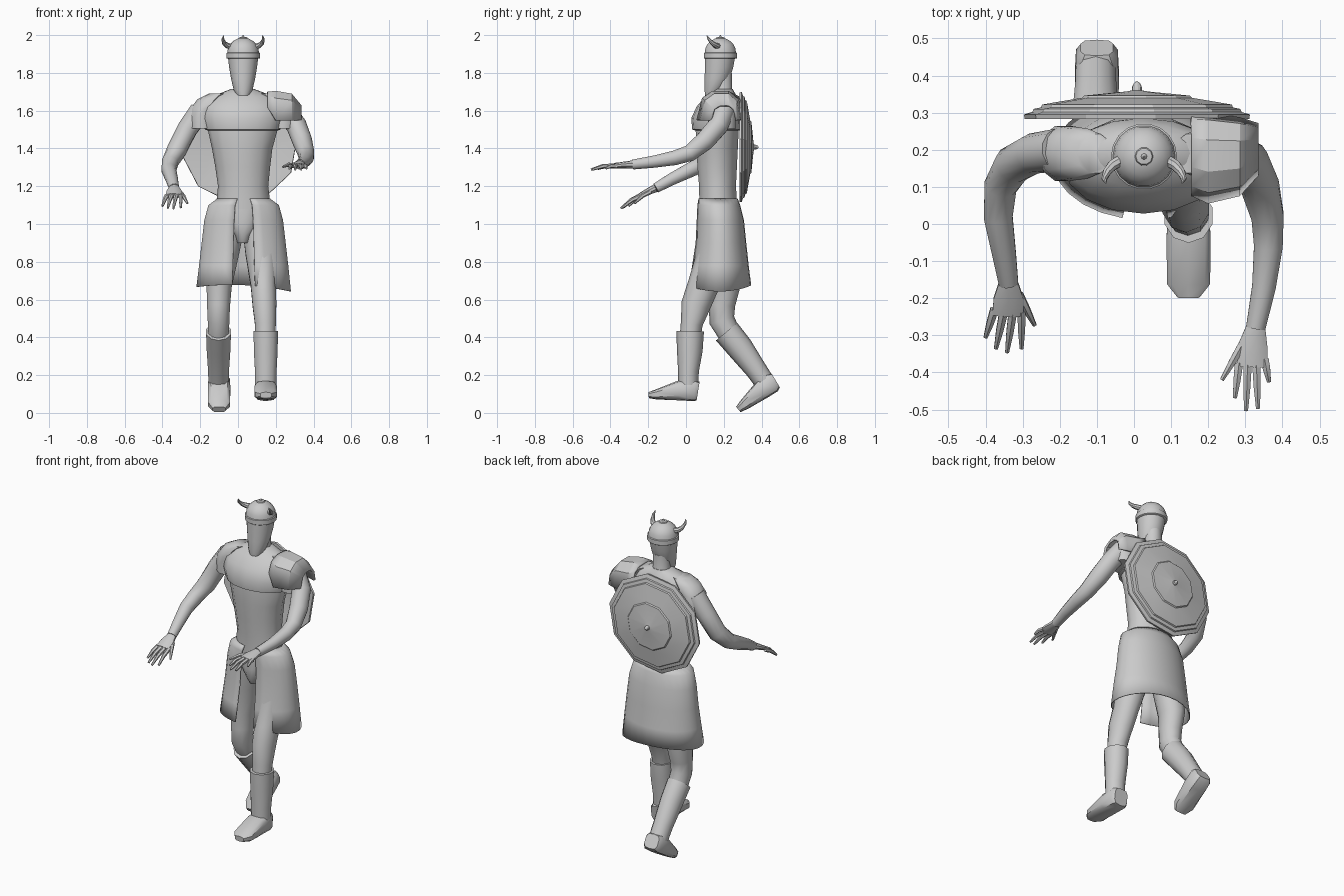
import bpy, math
from mathutils import Vector

def skin(name, rings, closed=True, caps=True, angle=40, thick=0):
    """Join equal-length rings of points with quads."""
    n = len(rings[0])
    verts = [tuple(p) for r in rings for p in r]
    faces = []
    for i in range(len(rings) - 1):
        for j in range(n if closed else n - 1):
            k = (j + 1) % n
            faces.append((i*n + j, i*n + k, (i+1)*n + k, (i+1)*n + j))
    if caps:
        faces.append(tuple(reversed(range(n))))
        faces.append(tuple(range((len(rings) - 1)*n, len(rings)*n)))
    me = bpy.data.meshes.new(name)
    me.from_pydata(verts, [], faces)
    ob = bpy.data.objects.new(name, me)
    bpy.context.collection.objects.link(ob)
    bpy.ops.object.select_all(action='DESELECT')
    ob.select_set(True)
    bpy.context.view_layer.objects.active = ob
    bpy.ops.object.mode_set(mode='EDIT')
    bpy.ops.mesh.select_all(action='SELECT')
    bpy.ops.mesh.normals_make_consistent(inside=False)
    bpy.ops.object.mode_set(mode='OBJECT')
    bpy.ops.object.shade_smooth_by_angle(angle=math.radians(angle))
    if thick:
        ob.modifiers.new("Thickness", 'SOLIDIFY').thickness = thick
    return ob

def loft(name, specs, n=14, **kw):
    """Horizontal ellipses: (cx, cy, z, rx, ry)."""
    rings = [[(cx + rx*math.cos(math.tau*i/n), cy + ry*math.sin(math.tau*i/n), z)
              for i in range(n)] for cx, cy, z, rx, ry in specs]
    return skin(name, rings, **kw)

def tube(name, pts, radii, n=10, side=(1, 0, 0), power=1.0, **kw):
    """Sweep ellipses along a path; a radius may be (sideways, upright)."""
    P = [Vector(p) for p in pts]
    rings = []
    sgn = lambda v: math.copysign(abs(v)**power, v)
    for i, p in enumerate(P):
        d = (P[min(i+1, len(P)-1)] - P[max(i-1, 0)]).normalized()
        u = Vector(side)
        u = (u - d*u.dot(d)).normalized()
        v = d.cross(u)
        r = radii[i] if isinstance(radii[i], tuple) else (radii[i], radii[i])
        a = [math.tau*(k + .5)/n for k in range(n)]
        rings.append([p + u*r[0]*sgn(math.cos(t)) + v*r[1]*sgn(math.sin(t)) for t in a])
    return skin(name, rings, **kw)

# head, neck and helmet
HX = .027
loft("head", [(HX, .13, 1.68, .032, .03), (HX, .145, 1.71, .05, .048),
              (HX, .165, 1.77, .064, .068), (HX, .175, 1.83, .074, .077),
              (HX, .182, 1.90, .082, .083)])
loft("neck", [(HX, .2, 1.66, .065, .06), (HX, .195, 1.72, .05, .05), (HX, .195, 1.80, .05, .05)], n=10)
dome = [(HX, .182, 1.908 + .078*math.sin(t), .084*math.cos(t), .084*math.cos(t))
        for t in (0, .3, .6, .9, 1.2, 1.4)]
loft("helmet", [(HX, .182, 1.875, .085, .085), (HX, .182, 1.878, .089, .089),
                (HX, .182, 1.905, .089, .089)] + dome, n=18)
loft("helmet_spike", [(HX, .182, 1.98, .026, .026), (HX, .182, 1.988, .022, .022),
                      (HX, .182, 1.99, .008, .008), (HX, .182, 2.0, .002, .002)], n=10)
for s in (-1, 1):
    tube("helmet_horn", [(HX + s*a, y, z) for a, y, z in
         ((.065, .17, 1.94), (.085, .158, 1.945), (.1, .14, 1.957), (.107, .122, 1.977), (.103, .11, 1.998))],
         [.016, .015, .012, .008, .002], n=8, side=(0, 0, 1))

# torso and pelvis
loft("torso", [(.028, .17, 1.0, .14, .1), (.028, .17, 1.12, .142, .102), (.027, .167, 1.2, .133, .1),
               (.025, .165, 1.3, .145, .107), (.022, .165, 1.4, .16, .112),
               (.025, .165, 1.5, .185, .117), (.025, .165, 1.58, .18, .11)])
loft("pelvis", [(.028, .13, .9, .03, .04), (.028, .14, .94, .046, .075),
                (.028, .16, 1.0, .1, .1), (.028, .17, 1.08, .14, .105)])

# chest garment with short sleeves
loft("shirt", [(.025, .165, 1.495, .185, .115), (.025, .163, 1.5, .2, .13), (.025, .158, 1.56, .215, .13),
               (.025, .17, 1.62, .21, .115), (.025, .185, 1.675, .165, .085),
               (.025, .195, 1.7, .1, .06), (.025, .198, 1.715, .06, .05)], n=16)
for s in (-1, 1):
    loft("sleeve", [(.025 + s*x, .19, z, rx, ry) for x, z, rx, ry in
         ((.215, 1.505, .07, .078), (.216, 1.56, .07, .078), (.205, 1.61, .073, .076),
          (.17, 1.66, .07, .07), (.13, 1.69, .05, .055))], n=10)

# shoulder plate on one side
stations = ((.155, .075, .3, 1.7, 1.62), (.2, .055, .3, 1.705, 1.55),
            (.285, .075, .288, 1.69, 1.55), (.335, .13, .272, 1.63, 1.55))
plate = []
for x, y0, y1, top, low in stations:
    w = y1 - y0
    plate.append([(x, y0, low), (x, y0 + .12*w, low + .75*(top - low)), (x, y0 + .35*w, top),
                  (x, y0 + .7*w, top), (x, y1 - .08*w, low + .7*(top - low)), (x, y1, low)])
skin("shoulder_plate", plate, closed=False, caps=False, angle=20, thick=.012)

# open-fronted skirt
levels = ((1.135, .168, .14, .105, 0), (1.1, .172, .188, .115, 0), (1.02, .18, .21, .127, 0),
          (.9, .183, .224, .136, 0), (.78, .18, .238, .152, 0), (.655, .178, .252, .167, 1))
rings = []
for z, cy, rx, ry, hem in levels:
    ring = []
    for i in range(25):
        t = math.radians(-76 + 332*i/24)
        dz = hem*(.022*math.sin(t)**2 - .012*math.cos(t))
        ring.append((.03 + rx*math.cos(t), cy + ry*math.sin(t), z + dz))
    rings.append(ring)
skin("skirt", rings, closed=False, caps=False, thick=.006)

# legs, boots and feet
tube("front_leg", [(.11, .17, 1.02), (.125, .15, .85), (.135, .09, .67), (.14, .052, .57),
                   (.145, .03, .47), (.145, .02, .38)], [.095, .09, (.07, .083), (.066, .078), .058, .055])
tube("front_boot", [(.147, .022, .432), (.147, .02, .33), (.147, .013, .22), (.147, .012, .11)],
     [(.068, .073), (.066, .068), (.06, .055), (.058, .052)])
tube("front_foot", [(.147, .064, .115), (.147, .045, .118), (.147, -.04, .118), (.147, -.16, .097),
                    (.147, -.198, .094)],
     [(.045, .05), (.058, .056), (.061, .052), (.06, .026), (.03, .016)], power=.6)
tube("back_leg", [(-.05, .18, 1.02), (-.08, .195, .85), (-.1, .205, .67), (-.103, .19, .57),
                  (-.103, .19, .49), (-.103, .25, .38)], [.095, .09, (.07, .083), (.064, .07), (.06, .068), .057])
tube("back_boot", [(-.103, .215, .43), (-.103, .285, .345), (-.103, .37, .23), (-.103, .425, .15)],
     [(.069, .073), (.066, .07), (.058, .057), (.056, .053)])
tube("back_foot", [(-.1, .475, .172), (-.1, .455, .16), (-.1, .405, .125), (-.1, .31, .045), (-.1, .277, .018)],
     [(.045, .042), (.058, .055), (.061, .052), (.06, .03), (.035, .018)], power=.6)

# arms and hands
def arm(label, path, radii, palm, knuckles, tips):
    tube(label + "_arm", path, radii, n=12)
    tube(label + "_palm", [path[-1]] + palm, [(.028, .022), (.042, .018), (.044, .013)])
    for i, (k, t) in enumerate(zip(knuckles, tips)):
        a, b = Vector(k), Vector(t)
        mid = (a + b)/2 + Vector((0, 0, .008))
        tube(label + ("_thumb" if i == 0 else "_finger"), [a, mid, b], [.013, .011, .006], n=6)

R = [.058, .055, .053, .045, .04, .033, .027]
arm("low", [(-.2, .2, 1.6), (-.27, .19, 1.5), (-.325, .16, 1.39), (-.36, .1, 1.325),
            (-.366, .02, 1.285), (-.35, -.08, 1.235), (-.338, -.16, 1.19)], R,
    [(-.338, -.2, 1.172), (-.34, -.245, 1.15)],
    [(-.31, -.19, 1.17), (-.303, -.235, 1.15), (-.327, -.24, 1.152), (-.352, -.24, 1.152), (-.376, -.23, 1.15)],
    [(-.268, -.272, 1.11), (-.303, -.335, 1.088), (-.342, -.345, 1.082), (-.372, -.335, 1.085), (-.4, -.305, 1.095)])
arm("high", [(.25, .2, 1.6), (.31, .17, 1.52), (.34, .1, 1.44), (.36, .02, 1.375),
             (.362, -.06, 1.35), (.35, -.17, 1.33), (.328, -.28, 1.315)], R,
    [(.32, -.33, 1.312), (.318, -.385, 1.308)],
    [(.295, -.32, 1.31), (.283, -.375, 1.306), (.306, -.38, 1.308), (.33, -.38, 1.308), (.352, -.365, 1.306)],
    [(.237, -.42, 1.302), (.272, -.468, 1.292), (.302, -.503, 1.288), (.334, -.497, 1.288), (.364, -.425, 1.294)])

# ten-sided shield on the back, turned about the y axis
profile = ((.002, .318), (.15, .308), (.285, .284), (.306, .283), (.308, .295), (.285, .302),
           (.282, .31), (.262, .314), (.258, .322), (.15, .34), (.144, .346), (.03, .357),
           (.014, .36), (.013, .37), (.008, .38), (.001, .385))
skin("shield", [[(.008 + r*math.cos(math.tau*i/10 + .15), y, 1.407 + .96*r*math.sin(math.tau*i/10 + .15))
                 for i in range(10)] for r, y in profile], angle=25)
